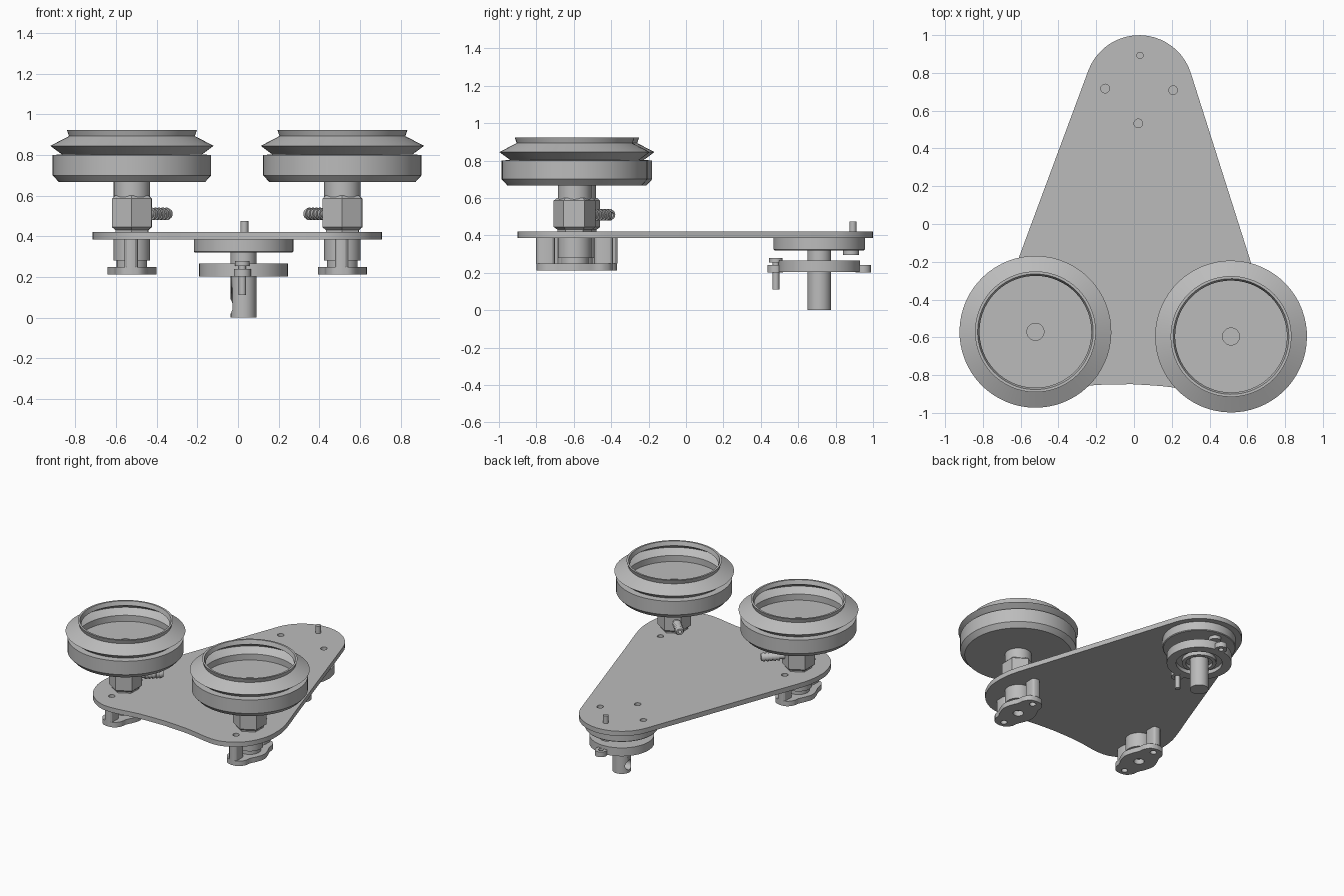
import bpy, bmesh
from math import pi, sin, cos, atan2
from mathutils import Matrix, Vector

old = bpy.data.objects.get("Cube")
if old:
    bpy.data.objects.remove(old, do_unlink=True)

grey = bpy.data.materials.new("plain grey")
grey.use_nodes = True
GREY = (0.5, 0.5, 0.5, 1)
grey.diffuse_color = GREY
grey.node_tree.nodes["Principled BSDF"].inputs["Base Color"].default_value = GREY

# The whole assembly sits slightly turned about z
ROOT = Matrix.Rotation(-0.0241, 4, "Z") @ Matrix.Translation((0.01, 0, 0))
CUP_X, CUP_Y, HUB_Y = 0.518, -0.583, 0.713


def select(obj):
    bpy.ops.object.select_all(action="DESELECT")
    obj.select_set(True)
    bpy.context.view_layer.objects.active = obj


def finish(obj, local):
    obj.matrix_world = ROOT @ local
    obj.data.materials.clear()
    obj.data.materials.append(grey)
    select(obj)
    bpy.ops.object.shade_smooth_by_angle(angle=0.5)
    return obj


def mesh_object(name, bm, local):
    bmesh.ops.recalc_face_normals(bm, faces=bm.faces)
    mesh = bpy.data.meshes.new(name)
    bm.to_mesh(mesh)
    bm.free()
    obj = bpy.data.objects.new(name, mesh)
    bpy.context.collection.objects.link(obj)
    return finish(obj, local)


def lathe(name, profile, x=0, y=0, segs=48, phase=0, local=None):
    """Turn (radius, height) points about the z axis."""
    bm = bmesh.new()
    rings = []
    for r, z in profile:
        rings.append([bm.verts.new((r * cos(phase + 2 * pi * i / segs),
                                    r * sin(phase + 2 * pi * i / segs), z))
                      for i in range(segs)])
    for a, b in zip(rings, rings[1:]):
        for i in range(segs):
            j = (i + 1) % segs
            bm.faces.new((a[i], a[j], b[j], b[i]))
    bmesh.ops.remove_doubles(bm, verts=bm.verts, dist=1e-5)
    return mesh_object(name, bm, local or Matrix.Translation((x, y, 0)))


def cylinder(name, r, z0, z1, x=0, y=0, segs=32):
    return lathe(name, [(0, z0), (r, z0), (r, z1), (0, z1)], x, y, segs)


def circle(r, x=0, y=0, n=24):
    return [(x + r * cos(2 * pi * i / n), y + r * sin(2 * pi * i / n)) for i in range(n)]


def plate(name, loops, z0, z1, x=0, y=0):
    """Flat sheet from an outline loop followed by hole loops."""
    curve = bpy.data.curves.new(name, "CURVE")
    curve.dimensions = "2D"
    curve.fill_mode = "BOTH"
    curve.extrude = (z1 - z0) / 2
    for loop in loops:
        spline = curve.splines.new("POLY")
        spline.points.add(len(loop) - 1)
        for p, (px, py) in zip(spline.points, loop):
            p.co = (px, py, 0, 1)
        spline.use_cyclic_u = True
    obj = bpy.data.objects.new(name, curve)
    bpy.context.collection.objects.link(obj)
    select(obj)
    bpy.ops.object.convert(target="MESH")
    obj = bpy.context.object
    bm = bmesh.new()
    bm.from_mesh(obj.data)
    bmesh.ops.remove_doubles(bm, verts=bm.verts, dist=1e-5)
    bmesh.ops.recalc_face_normals(bm, faces=bm.faces)
    bm.to_mesh(obj.data)
    bm.free()
    return finish(obj, Matrix.Translation((x, y, (z0 + z1) / 2)))


def smooth_path(pts, steps=5):
    """Catmull-Rom path through the points."""
    p = [Vector(q) for q in [pts[0]] + pts + [pts[-1]]]
    out = []
    for a, b, c, d in zip(p, p[1:], p[2:], p[3:]):
        for i in range(steps):
            t = i / steps
            out.append(tuple(0.5 * (2 * b + (c - a) * t + (2 * a - 5 * b + 4 * c - d) * t ** 2
                                    + (3 * b - a - 3 * c + d) * t ** 3)))
    return out + [tuple(p[-1])]


def mirrored(half):
    """Close a half outline that starts and ends on x = 0."""
    return half + [(-x, y) for x, y in half[-2:0:-1]]


# Base plate: rounded nose, straight flanks, rounded corners, hollow front edge
end = atan2(0.3255, 0.9455)
dome = [(0.287 * cos(pi / 2 + (end - pi / 2) * i / 10),
         HUB_Y + 0.287 * sin(pi / 2 + (end - pi / 2) * i / 10)) for i in range(11)]
dome[0] = (0, HUB_Y + 0.287)
corner = smooth_path([(0.616, -0.195), (0.69, -0.41), (0.71, -0.53), (0.703, -0.65),
                      (0.645, -0.78), (0.54, -0.865), (0.42, -0.89), (0.2, -0.858), (0, -0.848)])
holes = [circle(0.023, s * 0.18, HUB_Y) for s in (-1, 1)] + [circle(0.023, 0, HUB_Y - 0.18)]
holes += [circle(0.022, s * CUP_X, CUP_Y + t * 0.155) for s in (-1, 1) for t in (-1, 1)]
plate("base_plate", [mirrored(dome + corner)] + holes, 0.385, 0.42)

# Suction cup stations
cup_profile = [(0, 0.667), (0.36, 0.667), (0.39, 0.70), (0.39, 0.80), (0.345, 0.803),
               (0.402, 0.845), (0.31, 0.893), (0.32, 0.923), (0.306, 0.923), (0.296, 0.893),
               (0.37, 0.846), (0.32, 0.81), (0.32, 0.765), (0.045, 0.765), (0.045, 0.70), (0, 0.70)]
flange_half = smooth_path([(0, 0.203), (0.045, 0.193), (0.075, 0.155), (0.083, 0.11),
                           (0.105, 0.06), (0.12, 0), (0.105, -0.06), (0.083, -0.11),
                           (0.075, -0.155), (0.045, -0.193), (0, -0.203)], 4)
barb = [(0, 0.05), (0.022, 0.05), (0.022, 0.13)]
for k in range(5):
    z = 0.13 + k * 0.025
    barb += [(0.031, z), (0.031, z + 0.008), (0.023, z + 0.025)]
barb += [(0.012, 0.255), (0.012, 0.2), (0, 0.2)]

for side, s in (("right", -1), ("left", 1)):
    x, y = s * CUP_X, CUP_Y
    lathe(side + "_suction_cup", cup_profile, x, y, 64)
    cylinder(side + "_cup_stem", 0.09, 0.59, 0.67, x, y)
    lathe(side + "_hex_fitting", [(0, 0.42), (0.092, 0.42), (0.092, 0.43), (0.112, 0.445),
                                  (0.112, 0.585), (0.095, 0.60), (0, 0.60)], x, y, 6, pi / 2)
    # Hose barb points inward and back
    aim = Vector((-s, 1, 0)).to_track_quat("Z", "Y").to_matrix().to_4x4()
    lathe(side + "_hose_barb", barb, segs=20, local=Matrix.Translation((x, y, 0.51)) @ aim)
    # Clamp under the plate
    lathe(side + "_sleeve", [(0, 0.25), (0.075, 0.25), (0.075, 0.28), (0.09, 0.28),
                             (0.09, 0.386), (0, 0.386)], x, y)
    plate(side + "_flange", [mirrored(flange_half), circle(0.035), circle(0.022, 0, 0.155),
                             circle(0.022, 0, -0.155)], 0.213, 0.25, x, y)
    for end_name, t in (("front", -1), ("back", 1)):
        bm = bmesh.new()
        bmesh.ops.create_cube(bm, size=1, matrix=Matrix.Diagonal((0.066, 0.1, 0.136, 1)))
        upright = [e for e in bm.edges if abs(e.verts[0].co.z - e.verts[1].co.z) > 0.1]
        bmesh.ops.bevel(bm, geom=upright, offset=0.025, segments=3, affect="EDGES", profile=0.5)
        mesh_object(side + "_" + end_name + "_post", bm,
                    Matrix.Translation((x, y + t * 0.155, 0.318)))

# Mounting hub under the nose
lathe("upper_disc", [(0, 0.32), (0.24, 0.32), (0.245, 0.325), (0.245, 0.386), (0, 0.386)], 0, HUB_Y, 64)
cylinder("hub_neck", 0.064, 0.26, 0.325, 0, HUB_Y)
lathe("lower_disc", [(0, 0.225), (0.09, 0.225), (0.09, 0.203), (0.115, 0.203), (0.115, 0.23),
                     (0.155, 0.23), (0.155, 0.203), (0.218, 0.203), (0.218, 0.265), (0, 0.265)],
      0, HUB_Y, 64)
shaft = cylinder("shaft", 0.063, 0, 0.23, 0, HUB_Y)

# Cross bore near the end of the shaft
bore = lathe("bore_cutter", [(0, -0.1), (0.035, -0.1), (0.035, 0.1), (0, 0.1)], segs=24,
             local=Matrix.Translation((-0.1, HUB_Y, 0.055)) @ Matrix.Rotation(pi / 2, 4, "Y"))
bore.hide_render = True
cut = shaft.modifiers.new("bore", "BOOLEAN")
cut.operation = "DIFFERENCE"
cut.object = bore
select(shaft)
bpy.ops.object.modifier_apply(modifier=cut.name)
bpy.data.objects.remove(bore, do_unlink=True)

# Lugs, screws and pins
for name, t in (("front_lug", -1), ("back_lug", 1)):
    plate(name, [circle(0.042), circle(0.018)], 0.202, 0.24, 0, HUB_Y + t * 0.235)
cylinder("front_screw_head", 0.036, 0.255, 0.278, 0, HUB_Y - 0.232)
cylinder("front_pin", 0.018, 0.11, 0.26, 0, HUB_Y - 0.232, 20)
cylinder("locating_pin", 0.019, 0.3, 0.475, 0, HUB_Y + 0.18, 20)
cylinder("locating_pin_head", 0.042, 0.295, 0.322, 0, HUB_Y + 0.17)
